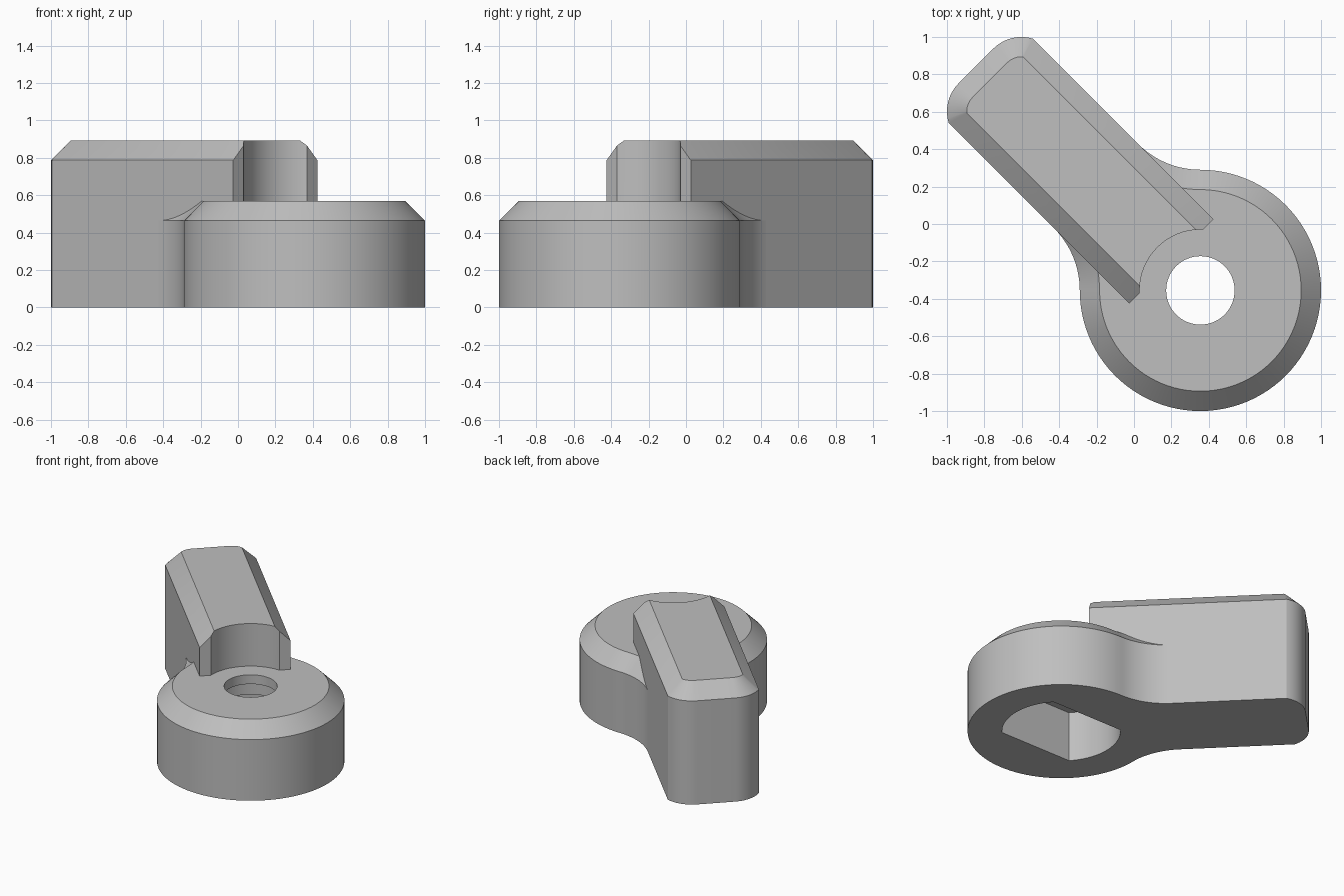
import bpy, bmesh
from math import sin, cos, asin, degrees, radians
from mathutils import Matrix

if "Cube" in bpy.data.objects:
    bpy.data.objects.remove(bpy.data.objects["Cube"], do_unlink=True)

# Main sizes; parts are drawn with the lever along +x from the hub centre
HUB_R, HUB_H = 0.645, 0.57
HALF_W, LEVER_H = 0.318, 0.893
CHAMFER = 0.106
FILLET_R = 0.471
PLACE = Matrix.Translation((0.355, -0.355, 0)) @ Matrix.Rotation(radians(135), 4, 'Z')

grey = bpy.data.materials.new("mid_grey")
grey.use_nodes = True
GREY = (0.52, 0.52, 0.52, 1)
grey.diffuse_color = GREY
grey.node_tree.nodes["Principled BSDF"].inputs["Base Color"].default_value = GREY


def arc(cx, cy, r, start, end, n):
    angles = [radians(start + (end - start) * i / n) for i in range(n + 1)]
    return [(cx + r * cos(a), cy + r * sin(a)) for a in angles]


def circle(r, n=64):
    return arc(0, 0, r, 0, 360, n)[:-1]


def loft(name, layers):
    """Solid through matching outlines, given as (outline, z) from bottom to top."""
    bm = bmesh.new()
    rings = [[bm.verts.new((x, y, z)) for x, y in pts] for pts, z in layers]
    bm.faces.new(rings[0][::-1])
    bm.faces.new(rings[-1])
    for low, high in zip(rings, rings[1:]):
        for i in range(len(low)):
            j = (i + 1) % len(low)
            bm.faces.new((low[i], low[j], high[j], high[i]))
    bmesh.ops.recalc_face_normals(bm, faces=bm.faces)
    bm.transform(PLACE)
    mesh = bpy.data.meshes.new(name)
    bm.to_mesh(mesh)
    bm.free()
    mesh.materials.append(grey)
    obj = bpy.data.objects.new(name, mesh)
    bpy.context.collection.objects.link(obj)
    return obj


def combine(obj, other, operation):
    mod = obj.modifiers.new(operation.lower(), 'BOOLEAN')
    mod.operation, mod.solver, mod.object = operation, 'EXACT', other
    bpy.context.view_layer.objects.active = obj
    bpy.ops.object.modifier_apply(modifier=mod.name)
    bpy.data.objects.remove(other, do_unlink=True)


def hub_outline(inset):
    # Round hub blending into the lever sides through concave fillets
    t = (HUB_R + FILLET_R) * cos(radians(45))
    r = FILLET_R + inset
    return (arc(0, 0, HUB_R - inset, 45, 315, 72)
            + arc(t, -t, r, 135, 90, 14)[1:]
            + arc(t, t, r, 270, 225, 14)[:-1])


def lever_outline(inset):
    # Straight sides and a flat end with partly rounded corners
    w, r = HALF_W - inset, 0.21 - inset
    u, v = 1.487, 0.132
    a = degrees(asin((w - v) / r))
    return ([(0.22, -w)] + arc(u, -v, r, -a, 0, 10)
            + arc(u, v, r, 0, a, 10) + [(0.22, w)])


# Lever with chamfered top, scooped clear of the screw hole
lever = loft("lever", [(lever_outline(0), 0), (lever_outline(0), LEVER_H - CHAMFER),
                       (lever_outline(CHAMFER), LEVER_H)])
scoop = loft("scoop_cutter", [(circle(0.325), -0.1), (circle(0.325), 1)])
combine(lever, scoop, 'DIFFERENCE')

# Hub joined to the lever
handle = loft("latch_handle", [(hub_outline(0), 0), (hub_outline(0), HUB_H - CHAMFER),
                               (hub_outline(CHAMFER), HUB_H)])
combine(handle, lever, 'UNION')

# Socket with two flats underneath, round recess above it, and the screw hole
half = degrees(asin(0.275 / 0.407))
socket = (arc(0, 0, 0.407, 45 - half, 45 + half, 24)
          + arc(0, 0, 0.407, 225 - half, 225 + half, 24))
for name, outline, top in (("socket_cutter", socket, 0.38),
                           ("recess_cutter", circle(0.268), 0.5),
                           ("hole_cutter", circle(0.183), 0.8)):
    combine(handle, loft(name, [(outline, -0.1), (outline, top)]), 'DIFFERENCE')

# Smooth curves, sharp edges
bpy.ops.object.select_all(action='DESELECT')
handle.select_set(True)
bpy.context.view_layer.objects.active = handle
bpy.ops.object.shade_smooth_by_angle(angle=radians(25))
